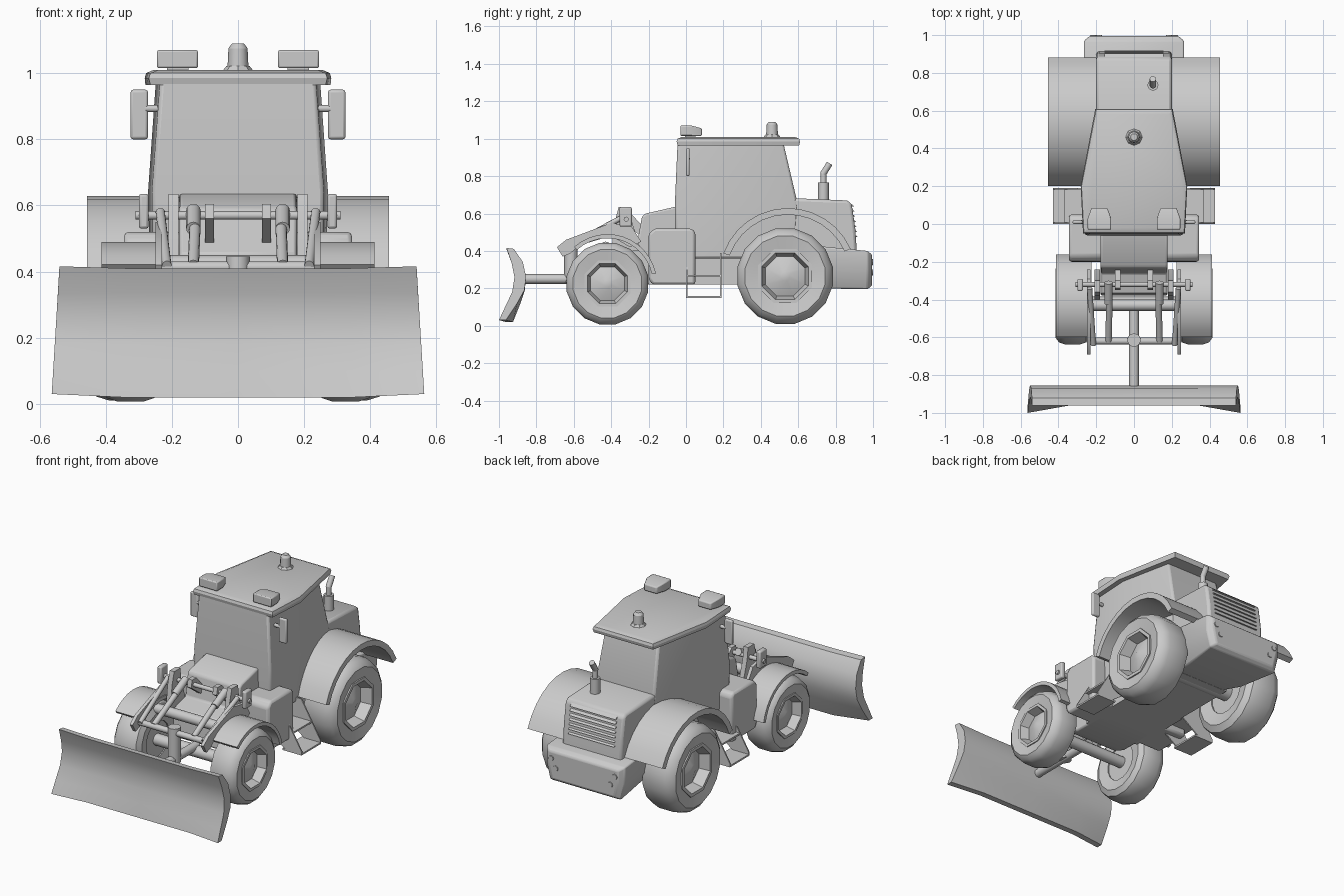
import bpy, bmesh, math
from mathutils import Vector

cube = bpy.data.objects.get("Cube")
if cube:
    bpy.data.objects.remove(cube, do_unlink=True)

GREY = (0.6, 0.6, 0.6, 1)
grey = bpy.data.materials.new("plain grey")
grey.use_nodes = True
grey.diffuse_color = GREY
grey.node_tree.nodes["Principled BSDF"].inputs["Base Color"].default_value = GREY


def finish(name, bm, bevel=0, angle=35):
    bmesh.ops.recalc_face_normals(bm, faces=bm.faces)
    mesh = bpy.data.meshes.new(name)
    bm.to_mesh(mesh)
    bm.free()
    mesh.materials.append(grey)
    ob = bpy.data.objects.new(name, mesh)
    bpy.context.collection.objects.link(ob)
    if bevel:
        mod = ob.modifiers.new("Bevel", "BEVEL")
        mod.width, mod.segments, mod.limit_method = bevel, 2, "ANGLE"
    bpy.ops.object.select_all(action="DESELECT")
    ob.select_set(True)
    bpy.context.view_layer.objects.active = ob
    bpy.ops.object.shade_smooth_by_angle(angle=math.radians(angle))
    return ob


def loft(name, rings, bevel=0, angle=35, closed=False):
    """Skin a list of rings; cap both ends, or join last ring to first."""
    bm = bmesh.new()
    vs = [[bm.verts.new(p) for p in r] for r in rings]
    pairs = list(zip(vs, vs[1:])) + ([(vs[-1], vs[0])] if closed else [])
    for a, b in pairs:
        for i in range(len(a)):
            j = (i + 1) % len(a)
            bm.faces.new((a[i], a[j], b[j], b[i]))
    if not closed:
        bm.faces.new(vs[0])
        bm.faces.new(vs[-1])
    return finish(name, bm, bevel, angle)


def prism(name, profile, x0, x1, bevel=0):
    """Side profile of (y, z) points pushed along x."""
    return loft(name, [[(x, y, z) for y, z in profile] for x in (x0, x1)], bevel)


def box(name, x0, x1, y0, y1, z0, z1, bevel=0):
    return prism(name, [(y0, z0), (y1, z0), (y1, z1), (y0, z1)], x0, x1, bevel)


def rod(name, a, b, r, r2=None, sides=12):
    a, b = Vector(a), Vector(b)
    bm = bmesh.new()
    bmesh.ops.create_cone(bm, cap_ends=True, segments=sides, radius1=r,
                          radius2=r if r2 is None else r2, depth=(b - a).length)
    bm.transform((b - a).to_track_quat("Z", "Y").to_matrix().to_4x4())
    bmesh.ops.translate(bm, verts=bm.verts, vec=(a + b) / 2)
    return finish(name, bm)


def lathe(name, s, cy, cz, profile, sides, closed):
    """Spin (radius, x) points about an axle along x."""
    rings = []
    for i in range(sides):
        t = 2 * math.pi * (i + 0.5) / sides
        rings.append([(s * x, cy + r * math.cos(t), cz + r * math.sin(t)) for r, x in profile])
    if closed:
        return loft(name, rings, angle=40, closed=True)
    return loft(name, list(zip(*rings)), angle=30)


def wheel(name, s, cy, cz, r, x0, x1):
    w = x1 - x0
    tyre = [(.55 * r, x1 - .06 * w), (.84 * r, x1), (.95 * r, x1 - .1 * w), (r, x1 - .28 * w),
            (r, x0 + .28 * w), (.95 * r, x0 + .1 * w), (.8 * r, x0), (.5 * r, x0 + .08 * w)]
    lathe(name + "_tyre", s, cy, cz, tyre, 16, True)
    rim = [(.6 * r, x0 + .12 * w), (.6 * r, x1 - .02 * w), (.52 * r, x1 - .02 * w),
           (.44 * r, x1 - .3 * w), (.1 * r, x1 - .14 * w)]
    lathe(name + "_rim", s, cy, cz, rim, 8, False)


def fender(name, s, cy, cz, r, thick, x0, x1, a0, a1):
    rings = []
    for i in range(13):
        t = math.radians(a0 + (a1 - a0) * i / 12)
        rings.append([(s * x, cy + q * math.cos(t), cz + q * math.sin(t))
                      for x, q in ((x0, r), (x1, r), (x1, r - thick), (x0, r - thick))])
    loft(name, rings)


def plan(z, front, mid, rear):
    """Six-sided cab outline from (half width, y) pairs."""
    half = [front, mid, rear]
    return [(w, y, z) for w, y in half] + [(-w, y, z) for w, y in reversed(half)]


# Cab, roof and roof equipment
loft("cab", [plan(.36, (.255, -.055), (.265, .2), (.2, .58)),
             plan(.64, (.26, -.06), (.272, .2), (.2, .6)),
             plan(.98, (.235, -.045), (.248, .2), (.18, .52))], .012, 25)
loft("roof", [plan(.965, (.265, -.045), (.28, .2), (.2, .605)),
              plan(.985, (.27, -.05), (.282, .2), (.205, .61)),
              plan(1.0, (.265, -.045), (.278, .2), (.2, .605)),
              plan(1.01, (.24, -.02), (.255, .19), (.185, .58))], 0, 25)
rod("beacon_base", (0, .46, 1.0), (0, .46, 1.022), .052, .035, 8)
rod("beacon", (0, .46, 1.01), (0, .46, 1.075), .032, .029)
rod("beacon_cap", (0, .46, 1.075), (0, .46, 1.09), .029, .018)

# Rear engine hood, louvres and counterweight
prism("engine_hood", [(.5, .3), (.92, .3), (.905, .52), (.885, .655), (.86, .67), (.5, .685)], -.2, .2, .015)
for i in range(7):
    z = .475 + .027 * i
    y = .91 - .1 * (z - .475)
    prism("hood_louvre", [(y - .02, z), (y + .008, z), (y - .012, z + .016)], -.155, .155)


def weight_ring(y, w, low_w, z0, z1):
    zm = z0 + .1
    return [(-w, y, z1), (w, y, z1), (w, y, zm), (low_w, y, z0), (-low_w, y, z0), (-w, y, zm)]


loft("counterweight", [weight_ring(.55, .2, .16, .23, .4), weight_ring(.72, .265, .2, .2, .425),
                       weight_ring(.97, .265, .24, .195, .4), weight_ring(.995, .235, .21, .215, .38)], .008)
rod("exhaust_base", (.1, .735, .66), (.1, .735, .765), .029)
rod("exhaust_pipe", (.1, .735, .76), (.1, .735, .82), .016)
rod("exhaust_tip", (.1, .732, .81), (.1, .768, .868), .017)

# Chassis, front body and axles
prism("chassis", [(-.2, .22), (.6, .22), (.6, .42), (-.2, .42)], -.19, .19)
prism("front_body", [(-.04, .64), (-.215, .6), (-.235, .585), (-.26, .45), (-.37, .42),
                     (-.38, .25), (-.3, .22), (-.04, .22)], -.178, .178, .01)
rod("front_axle", (-.28, -.42, .225), (.28, -.42, .225), .035)
rod("rear_axle", (-.28, .53, .265), (.28, .53, .265), .05)
rod("tower_bar", (-.25, -.43, .42), (.25, -.43, .42), .03)

# Paired parts
for s, side in ((1, "left"), (-1, "right")):
    wheel(side + "_front_wheel", s, -.42, .225, .222, .235, .415)
    wheel(side + "_rear_wheel", s, .53, .265, .26, .225, .452)
    fender(side + "_front_fender", s, -.42, .225, .265, .022, .225, .412, 12, 132)
    fender(side + "_rear_fender", s, .545, .262, .367, .035, .18, .456, 24, 160)

    # Tank box beside the cab
    prism(side + "_tank", [(-.2, .25), (-.18, .22), (.05, .22), (.05, .5), (.03, .52),
                           (-.17, .52), (-.2, .49)], s * .16, s * .345, .015)

    # Access steps
    for y in (.004, .186):
        loft(side + "_step_plate", [[(s * x, q, z) for x, z in
             ((.19, .39), (.3, .39), (.43, .17), (.43, .15), (.33, .15), (.19, .25))]
             for q in (y - .004, y + .004)])
    box(side + "_lower_tread", s * .3, s * .43, 0, .19, .148, .158)
    box(side + "_upper_tread", s * .2, s * .37, 0, .19, .262, .272)
    box(side + "_step_back", s * .19, s * .2, 0, .19, .22, .39)

    # Mirror
    box(side + "_mirror", s * .272, s * .325, 0, .02, .8, .95, .008)
    rod(side + "_mirror_arm", (s * .23, .01, .893), (s * .28, .01, .893), .011)

    # Roof lamp
    loft(side + "_roof_lamp", [[(s * x, y, z) for x, z in ((.183 - w, 1.015), (.183 + w, 1.015),
         (.183 + w, z1), (.183 - w, z1))] for y, w, z1 in
         ((-.03, .062, 1.07), (.03, .062, 1.07), (.085, .042, 1.055))], .006)
    box(side + "_lamp_foot", s * .15, s * .215, -.005, .05, .995, 1.02)

    # Rear lamps
    for x, z in ((.215, .34), (.185, .285)):
        rod(side + "_rear_lamp", (s * x, .98, z), (s * x, 1.0, z), .02, .016, 8)

    # Front linkage
    prism(side + "_lift_arm", [(-.69, .42), (-.66, .37), (-.62, .385), (-.57, .43), (-.4, .48),
                               (-.3, .42), (-.24, .45), (-.29, .53), (-.4, .55), (-.64, .46)],
          s * .23, s * .25)
    prism(side + "_tower_plate", [(-.4, .4), (-.24, .4), (-.29, .56), (-.3, .635), (-.36, .635), (-.38, .56)],
          s * .18, s * .21)
    box(side + "_pin_bracket", s * .27, s * .3, -.355, -.29, .53, .635, .008)
    prism(side + "_inner_lug", [(-.35, .56), (-.34, .605), (-.3, .605), (-.2, .5), (-.2, .45)],
          s * .072, s * .1)
    rod(side + "_ram_barrel", (s * .135, -.42, .53), (s * .135, -.31, .585), .022)
    rod(side + "_ram_rod", (s * .135, -.62, .42), (s * .13, -.4, .54), .017)
    rod(side + "_arm_strut", (s * .215, -.64, .42), (s * .235, -.34, .58), .014)

rod("upper_pin", (-.31, -.32, .57), (.31, -.32, .57), .013)
rod("cross_bar", (-.25, -.62, .413), (.25, -.62, .413), .018)

# Blade mount
rod("blade_post", (0, -.615, .23), (0, -.615, .445), .036)
rod("blade_arm", (0, -.87, .25), (0, -.4, .25), .026)

# Curved blade with lower corners swept forward
front = [(-.96, .41), (-.932, .335), (-.917, .26), (-.925, .18), (-.945, .1), (-.962, .03)]
back = [(-.925, .03), (-.885, .12), (-.862, .19), (-.855, .26), (-.872, .34), (-.92, .405)]
rings = []
for u in (-1, -.62, 0, .62, 1):
    end = abs(u) == 1
    ring = []
    for y, z in front + back:
        width = .565 - .025 * z / .41
        sweep = .038 * max(0, (.2 - z) / .17) if end else 0
        ring.append((u * width, y - sweep, z - (.01 if z < .1 and not end else 0) + (.006 if end and z > .4 else 0)))
    rings.append(ring)
loft("blade", rings, 0, 40)
